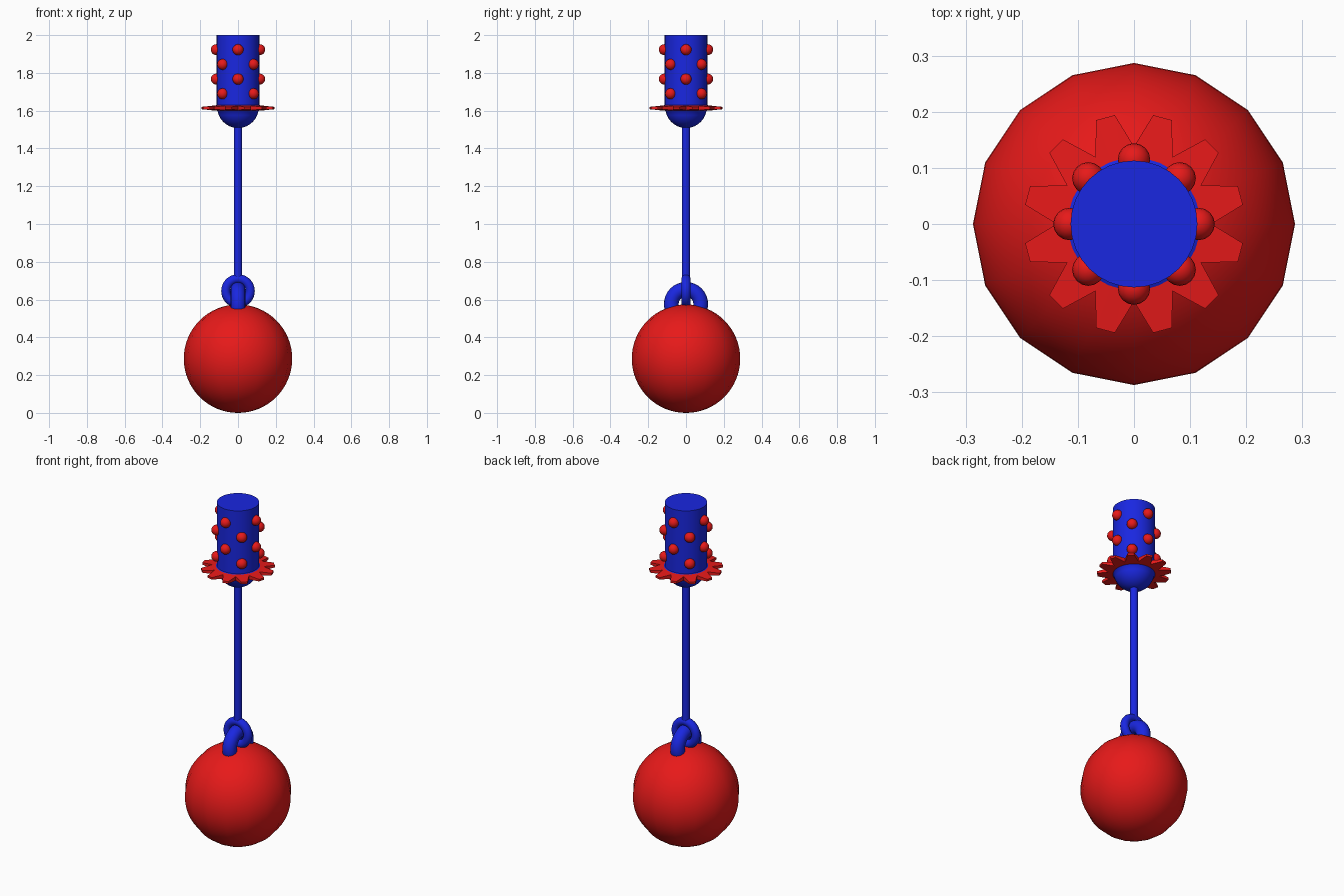
import bpy, bmesh
from math import pi, sin, cos, radians

if "Cube" in bpy.data.objects:
    bpy.data.objects.remove(bpy.data.objects["Cube"])


def material(name, rgb):
    m = bpy.data.materials.new(name)
    m.diffuse_color = (*rgb, 1)
    m.use_nodes = True
    m.node_tree.nodes["Principled BSDF"].inputs["Base Color"].default_value = m.diffuse_color
    return m


RED = material("red", (0.8, 0.01, 0.01))
BLUE = material("blue", (0.01, 0.02, 0.75))


def finish(name, mat, angle=40):
    ob = bpy.context.object
    ob.name = name
    ob.data.materials.append(mat)
    if angle:
        bpy.ops.object.shade_smooth_by_angle(angle=radians(angle))
    return ob


def from_bmesh(name, bm, mat, angle=40):
    bmesh.ops.recalc_face_normals(bm, faces=bm.faces)
    me = bpy.data.meshes.new(name)
    bm.to_mesh(me)
    bm.free()
    ob = bpy.data.objects.new(name, me)
    bpy.context.collection.objects.link(ob)
    bpy.ops.object.select_all(action='DESELECT')
    ob.select_set(True)
    bpy.context.view_layer.objects.active = ob
    return finish(name, mat, angle)


def lathe(name, profile, mat, n=32):
    bm = bmesh.new()
    vs = [bm.verts.new((r, 0, z)) for r, z in profile]
    es = [bm.edges.new(p) for p in zip(vs, vs[1:])]
    bmesh.ops.spin(bm, geom=vs + es, axis=(0, 0, 1), cent=(0, 0, 0),
                   angle=2 * pi, steps=n, use_duplicate=False)
    bmesh.ops.remove_doubles(bm, verts=bm.verts, dist=1e-4)
    return from_bmesh(name, bm, mat)


# heavy ball
bpy.ops.mesh.primitive_uv_sphere_add(segments=16, ring_count=32, radius=0.287,
                                     location=(0, 0, 0.287))
finish("ball", RED)

# loop on the ball, and the linked ring on the rod
bpy.ops.mesh.primitive_torus_add(major_segments=32, minor_segments=16,
                                 major_radius=0.078, minor_radius=0.039,
                                 location=(0, 0, 0.576), rotation=(0, pi / 2, 0))
finish("ball_loop", BLUE)
bpy.ops.mesh.primitive_torus_add(major_segments=32, minor_segments=16,
                                 major_radius=0.065, minor_radius=0.024,
                                 location=(0, 0, 0.645), rotation=(pi / 2, 0, 0))
finish("rod_ring", BLUE)

# connecting rod
bpy.ops.mesh.primitive_cylinder_add(vertices=16, radius=0.022, depth=0.81,
                                    location=(0, 0, 1.12))
finish("rod", BLUE)

# grip with a rounded lower end and a small rim
dome = [(0.11 * sin(a * pi / 16), 1.618 - 0.11 * cos(a * pi / 16)) for a in range(8)]
lathe("grip", dome + [(0.12, 1.606), (0.121, 1.626), (0.113, 1.63),
                      (0.113, 2.0), (0, 2.0)], BLUE)

# studs in four staggered rows
bm = bmesh.new()
for row, z in enumerate((1.69, 1.767, 1.845, 1.923)):
    for k in range(4):
        a = k * pi / 2 + (pi / 4 if row % 2 == 0 else 0)
        new = bmesh.ops.create_uvsphere(bm, u_segments=16, v_segments=10, radius=0.029)
        bmesh.ops.translate(bm, verts=new["verts"],
                            vec=(0.115 * cos(a), 0.115 * sin(a), z))
from_bmesh("studs", bm, RED)

# twelve-toothed collar, thinning toward the tips
bm = bmesh.new()
columns = []
for k in range(12):
    for deg, r, half in ((0, 0.138, 0.012), (10, 0.197, 0.006), (20, 0.197, 0.006)):
        a = radians(30 * k + deg)
        c, s = cos(a), sin(a)
        columns.append([bm.verts.new((R * c, R * s, 1.614 + h)) for R, h in
                        ((0.112, 0.014), (r, half), (r, -half), (0.105, -0.014))])
for i, col in enumerate(columns):
    nxt = columns[(i + 1) % len(columns)]
    for j in range(4):
        m = (j + 1) % 4
        bm.faces.new((col[j], col[m], nxt[m], nxt[j]))
from_bmesh("collar", bm, RED, None)
